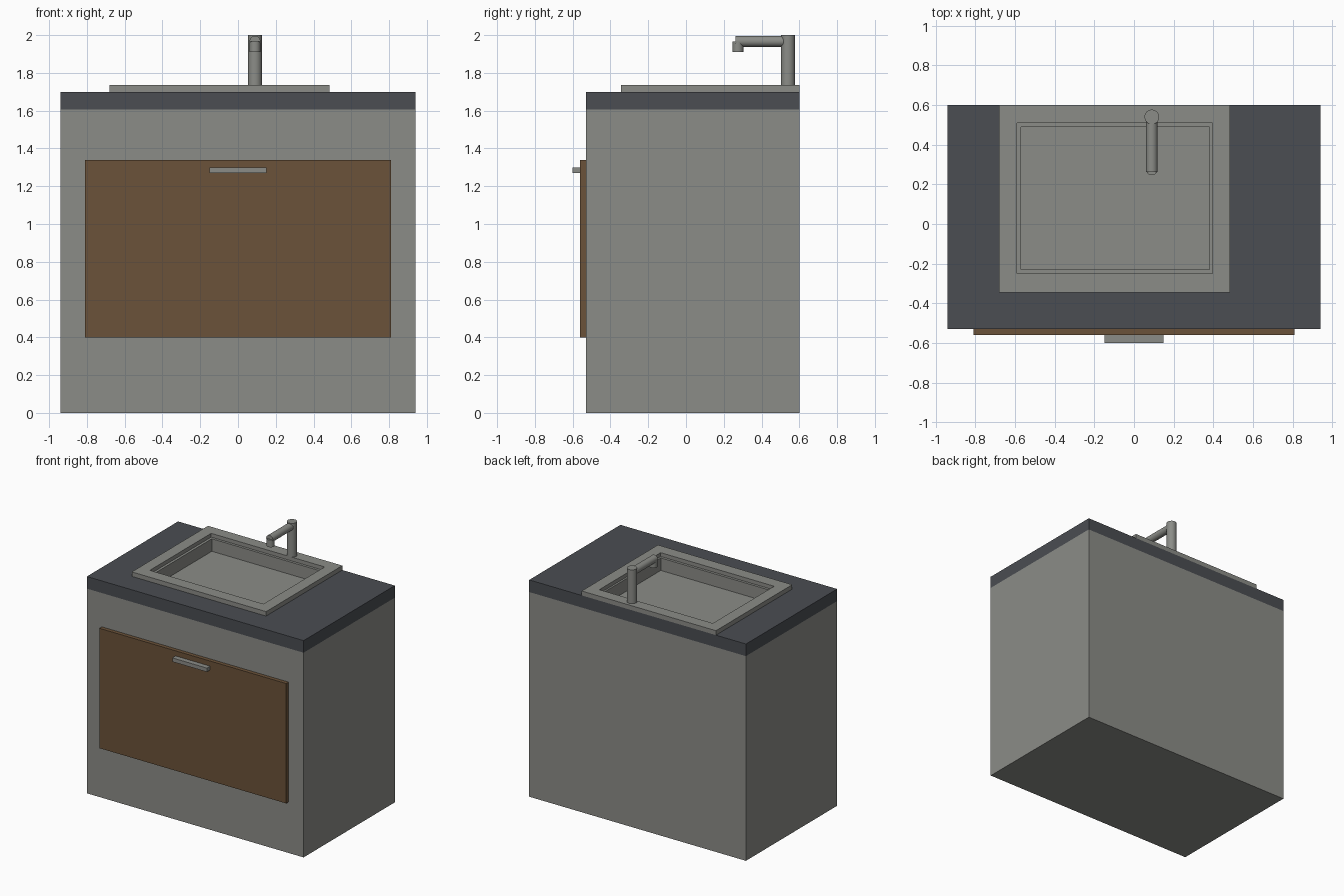
import bpy, bmesh, math
from mathutils import Matrix

if "Cube" in bpy.data.objects:
    bpy.data.objects.remove(bpy.data.objects["Cube"])


def material(name, rgb):
    m = bpy.data.materials.new(name)
    m.diffuse_color = (*rgb, 1)
    m.use_nodes = True
    m.node_tree.nodes["Principled BSDF"].inputs["Base Color"].default_value = m.diffuse_color
    return m


GREY = material("warm grey", (0.26, 0.265, 0.245))
SLATE = material("dark slate", (0.069, 0.075, 0.085))
BROWN = material("wood brown", (0.147, 0.084, 0.041))


def finish(name, bm, mat):
    bmesh.ops.recalc_face_normals(bm, faces=bm.faces)
    me = bpy.data.meshes.new(name)
    bm.to_mesh(me)
    bm.free()
    me.materials.append(mat)
    ob = bpy.data.objects.new(name, me)
    bpy.context.collection.objects.link(ob)
    return ob


def loft(name, loops, mat, cap_start=True, cap_end=True, ring=False):
    """Bridge rectangular loops given as (x0, x1, y0, y1, z)."""
    bm = bmesh.new()
    rows = [[bm.verts.new(p) for p in
             ((x0, y0, z), (x1, y0, z), (x1, y1, z), (x0, y1, z))]
            for x0, x1, y0, y1, z in loops]
    pairs = list(zip(rows, rows[1:]))
    if ring:
        pairs.append((rows[-1], rows[0]))
    for a, b in pairs:
        for i in range(4):
            j = (i + 1) % 4
            bm.faces.new((a[i], a[j], b[j], b[i]))
    if cap_start and not ring:
        bm.faces.new(rows[0])
    if cap_end and not ring:
        bm.faces.new(rows[-1])
    return finish(name, bm, mat)


def box(name, x0, x1, y0, y1, z0, z1, mat):
    return loft(name, [(x0, x1, y0, y1, z0), (x0, x1, y0, y1, z1)], mat)


def rod(name, centre, radius, length, mat, along_y=False):
    bm = bmesh.new()
    m = Matrix.Translation(centre)
    if along_y:
        m = m @ Matrix.Rotation(math.pi / 2, 4, 'X')
    bmesh.ops.create_cone(bm, cap_ends=True, segments=32, radius1=radius,
                          radius2=radius, depth=length, matrix=m)
    ob = finish(name, bm, mat)
    bpy.context.view_layer.objects.active = ob
    ob.select_set(True)
    bpy.ops.object.shade_smooth_by_angle(angle=math.radians(35))
    ob.select_set(False)
    return ob


# Cabinet body, drawer front and handle
box("cabinet", -0.94, 0.94, -0.53, 0.6, 0, 1.605, GREY)
box("drawer_front", -0.81, 0.81, -0.56, -0.53, 0.4, 1.34, BROWN)
box("drawer_handle", -0.15, 0.15, -0.6, -0.56, 1.27, 1.30, GREY)

# Countertop with an opening for the basin
outer = (-0.94, 0.94, -0.53, 0.6)
hole = (-0.6, 0.405, -0.26, 0.52)
loft("countertop", [(*outer, 1.605), (*outer, 1.7), (*hole, 1.7), (*hole, 1.605)],
     SLATE, ring=True)

# Sink: raised rim, narrow ledge and basin
rim = (-0.68, 0.485, -0.345, 0.6)
mouth = (-0.59, 0.395, -0.25, 0.51)
basin = (-0.57, 0.38, -0.23, 0.49)
loft("sink", [(*rim, 1.7), (*rim, 1.735), (*mouth, 1.735), (*mouth, 1.705),
              (*basin, 1.705), (*basin, 1.607)], GREY, cap_start=False)

# Tap: post, arm and nozzle
rod("tap_post", (0.09, 0.54, 1.8675), 0.037, 0.265, GREY)
rod("tap_arm", (0.09, 0.395, 1.967), 0.029, 0.265, GREY, along_y=True)
rod("tap_nozzle", (0.09, 0.275, 1.938), 0.029, 0.056, GREY)
